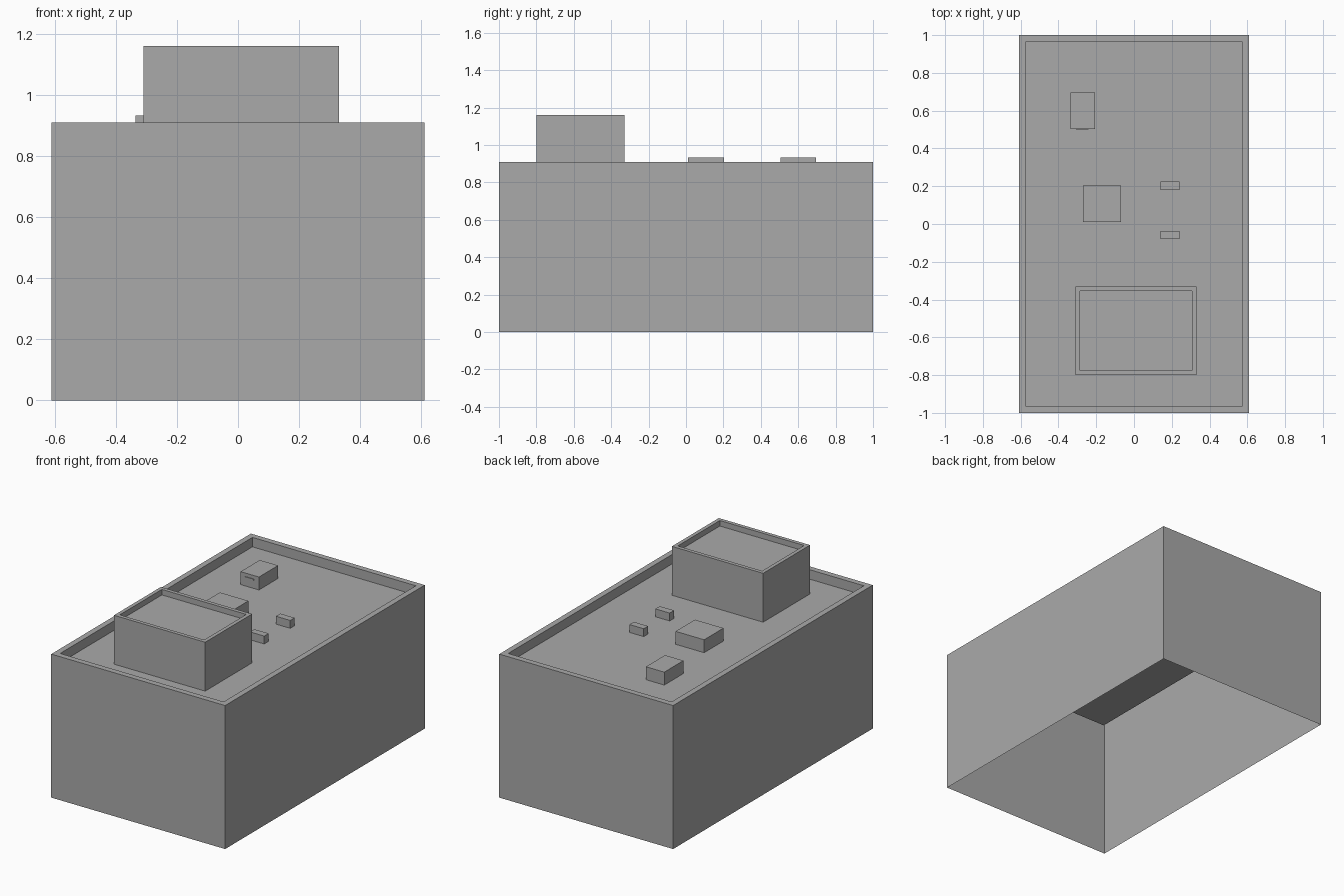
import bpy
import bmesh
from mathutils import Vector

if "Cube" in bpy.data.objects:
    bpy.data.objects.remove(bpy.data.objects["Cube"], do_unlink=True)

grey = bpy.data.materials.new("concrete_grey")
grey.use_nodes = True
colour = (0.4, 0.4, 0.4, 1)
grey.diffuse_color = colour
grey.node_tree.nodes["Principled BSDF"].inputs["Base Color"].default_value = colour

DECK = 0.85


def block(name, low, high, rim=0, depth=0, open_base=False):
    """Box between two corners, with an optional sunken top and open base."""
    low, high = Vector(low), Vector(high)
    bm = bmesh.new()
    bmesh.ops.create_cube(bm, size=1)
    for v in bm.verts:
        v.co = (low + high) / 2 + v.co * (high - low)
    bm.normal_update()
    top = max(bm.faces, key=lambda f: f.normal.z)
    base = min(bm.faces, key=lambda f: f.normal.z)
    if rim:
        # Rim around the top, then a vertical drop to the sunken floor
        bmesh.ops.inset_region(bm, faces=[top], thickness=rim)
        ext = bmesh.ops.extrude_discrete_faces(bm, faces=[top])
        bmesh.ops.translate(bm, verts=ext["faces"][0].verts, vec=(0, 0, -depth))
    if open_base:
        bmesh.ops.delete(bm, geom=[base], context="FACES")
    mesh = bpy.data.meshes.new(name)
    bm.to_mesh(mesh)
    bm.free()
    mesh.materials.append(grey)
    obj = bpy.data.objects.new(name, mesh)
    bpy.context.collection.objects.link(obj)


# Main building: hollow shell with a parapet around the roof deck
block("building_shell", (-0.61, -1, 0), (0.61, 1, 0.91),
      rim=0.052, depth=0.91 - DECK, open_base=True)

# Stair house with its own low parapet
block("roof_house", (-0.31, -0.8, DECK), (0.33, -0.33, 1.16), rim=0.034, depth=0.035)

# Rooftop units
block("back_roof_unit", (-0.335, 0.504, DECK), (-0.206, 0.696, 0.932))
block("unit_slot", (-0.308, 0.5, 0.902), (-0.24, 0.504, 0.91))
block("middle_roof_unit", (-0.27, 0.01, DECK), (-0.07, 0.204, 0.932))

# Pair of small vents
for name, y in (("front_vent", -0.058), ("back_vent", 0.202)):
    block(name, (0.14, y - 0.022, DECK), (0.24, y + 0.022, 0.9))
